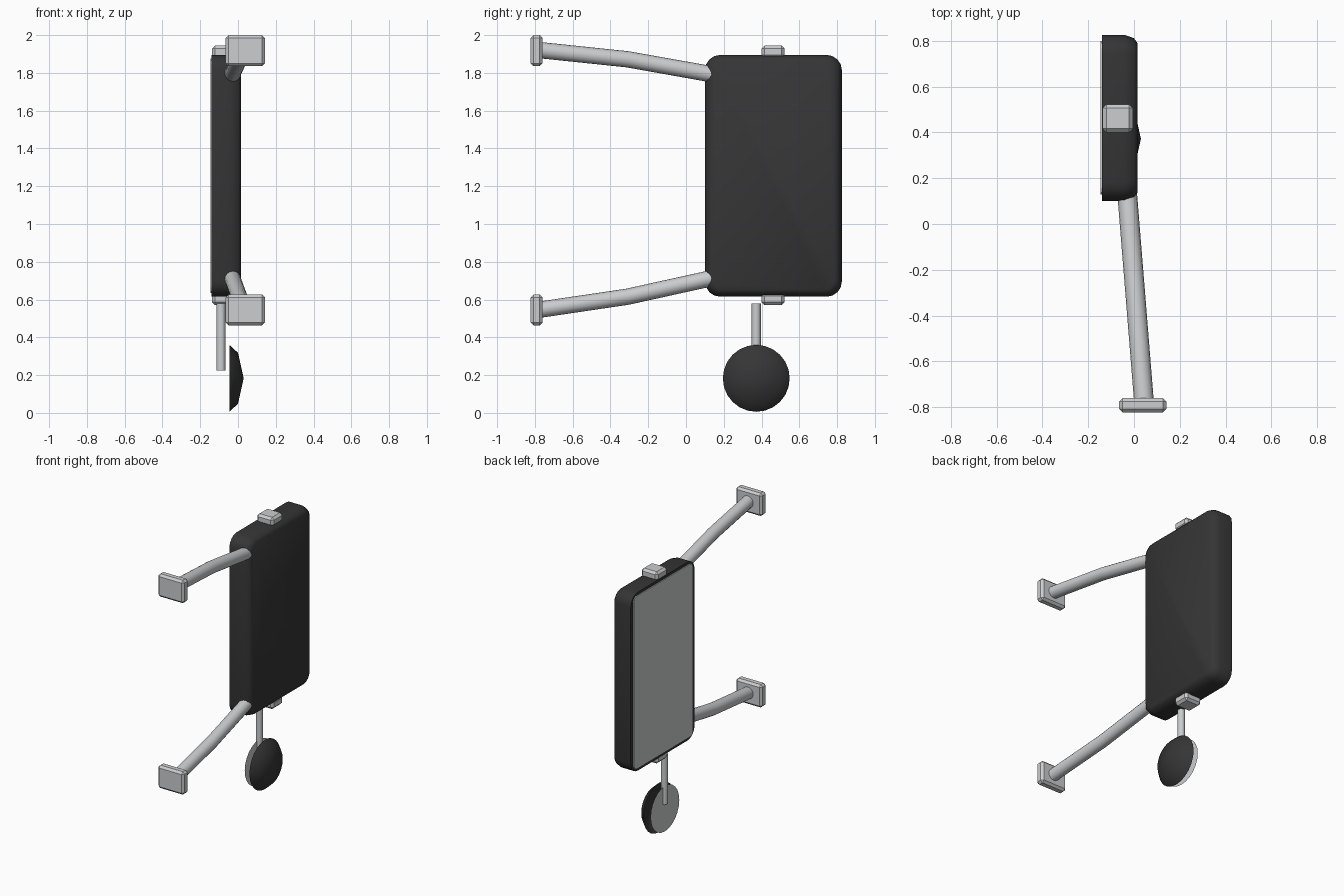
import bpy, bmesh, math
from mathutils import Vector

if "Cube" in bpy.data.objects:
    bpy.data.objects.remove(bpy.data.objects["Cube"], do_unlink=True)


def material(name, colour):
    m = bpy.data.materials.new(name)
    m.use_nodes = True
    m.diffuse_color = colour
    for n in m.node_tree.nodes:
        if n.type == "BSDF_PRINCIPLED":
            n.inputs["Base Color"].default_value = colour
    return m


DARK = material("dark plastic", (0.036, 0.036, 0.036, 1))
LIGHT = material("light grey metal", (0.6, 0.61, 0.62, 1))


def finish(name, bm, mat, angle=None):
    mesh = bpy.data.meshes.new(name)
    bm.to_mesh(mesh)
    bm.free()
    ob = bpy.data.objects.new(name, mesh)
    bpy.context.collection.objects.link(ob)
    mesh.materials.append(mat)
    if angle:
        bpy.ops.object.select_all(action="DESELECT")
        ob.select_set(True)
        bpy.context.view_layer.objects.active = ob
        bpy.ops.object.shade_smooth_by_angle(angle=math.radians(angle))
    return ob


def rounded_loop(x, cy, cz, hy, hz, r, steps=4):
    """Rounded rectangle facing along x."""
    pts = []
    for i, (sy, sz) in enumerate([(1, 1), (-1, 1), (-1, -1), (1, -1)]):
        for k in range(steps + 1):
            a = math.pi / 2 * (i + k / steps)
            pts.append((x, cy + sy * (hy - r) + r * math.cos(a),
                        cz + sz * (hz - r) + r * math.sin(a)))
    return pts


def circle_loop(x, cy, cz, r, n=24):
    return [(x, cy + r * math.cos(math.tau * k / n),
             cz + r * math.sin(math.tau * k / n)) for k in range(n)]


def loft(bm, loops, cap_start=True, cap_end=True):
    rings = [[bm.verts.new(p) for p in loop] for loop in loops]
    n = len(rings[0])
    for a, b in zip(rings, rings[1:]):
        for k in range(n):
            j = (k + 1) % n
            bm.faces.new((a[k], a[j], b[j], b[k]))
    if cap_start:
        bm.faces.new(rings[0][::-1])
    if cap_end:
        bm.faces.new(rings[-1])
    return rings


def block(name, lo, hi, bevel):
    bm = bmesh.new()
    bmesh.ops.create_cube(bm, size=1)
    lo, hi = Vector(lo), Vector(hi)
    for v in bm.verts:
        v.co = (lo + hi) / 2 + v.co * (hi - lo)
    bmesh.ops.bevel(bm, geom=bm.edges[:], offset=bevel, segments=1, affect="EDGES")
    return finish(name, bm, LIGHT)


def tube(name, path, r, n=16):
    """Mitred tube through a short path."""
    path = [Vector(p) for p in path]
    loops = []
    for i, p in enumerate(path):
        d = (path[min(i + 1, len(path) - 1)] - path[max(i - 1, 0)]).normalized()
        u = d.orthogonal().normalized() if abs(d.x) > 0.9 else d.cross(Vector((1, 0, 0))).normalized()
        v = d.cross(u)
        loops.append([p + r * (u * math.cos(math.tau * k / n) + v * math.sin(math.tau * k / n))
                      for k in range(n)])
    bm = bmesh.new()
    loft(bm, loops)
    return finish(name, bm, LIGHT, 40)


# Mirror housing with a sloped outer rim
CY, CZ = 0.463, 1.255
bm = bmesh.new()
loft(bm, [rounded_loop(-0.139, CY, CZ, 0.362, 0.64, 0.08),
          rounded_loop(-0.04, CY, CZ, 0.362, 0.64, 0.08),
          rounded_loop(0.0, CY, CZ, 0.348, 0.626, 0.07),
          rounded_loop(0.016, CY, CZ, 0.325, 0.603, 0.055)])
finish("mirror_housing", bm, DARK, 50)

# Main mirror pane
bm = bmesh.new()
loft(bm, [rounded_loop(-0.146, CY, CZ, 0.335, 0.62, 0.03, 2),
          rounded_loop(-0.138, CY, CZ, 0.335, 0.62, 0.03, 2)])
finish("mirror_glass", bm, LIGHT)

# Clips above and below the housing
for name, z in (("top_clip", 1.88), ("bottom_clip", 0.57)):
    block(name, (-0.137, 0.4, z), (-0.005, 0.522, z + 0.065), 0.016)

# Support arms with their mounting plates
for side, heights in (("upper", (1.92, 1.872, 1.793)), ("lower", (0.547, 0.615, 0.713))):
    path = list(zip((0.043, 0.006, -0.03), (-0.77, -0.31, 0.135), heights))
    tube(side + "_arm", path, 0.043)
    z = heights[0] - 0.002
    block(side + "_mounting_plate", (-0.065, -0.822, z - 0.082), (0.142, -0.76, z + 0.082), 0.015)

# Post carrying the small round mirror
RY, RZ = 0.372, 0.183
tube("round_mirror_post", [(-0.09, RY, 0.225), (-0.09, RY, 0.58)], 0.024, 12)

# Round mirror shell: an open shallow dome
bm = bmesh.new()
rings = loft(bm, [circle_loop(-0.046, RY, RZ, 0.177), circle_loop(0.0, RY, RZ, 0.135)], False, False)
tip = bm.verts.new((0.03, RY, RZ))
for a, b in zip(rings[-1], rings[-1][1:] + rings[-1][:1]):
    bm.faces.new((a, b, tip))
finish("round_mirror_shell", bm, DARK, 60)

# Round mirror pane: a thin sheet facing the pane side
bm = bmesh.new()
bm.faces.new([bm.verts.new(p) for p in circle_loop(-0.093, RY, RZ + 0.004, 0.163)][::-1])
finish("round_mirror_glass", bm, LIGHT)
